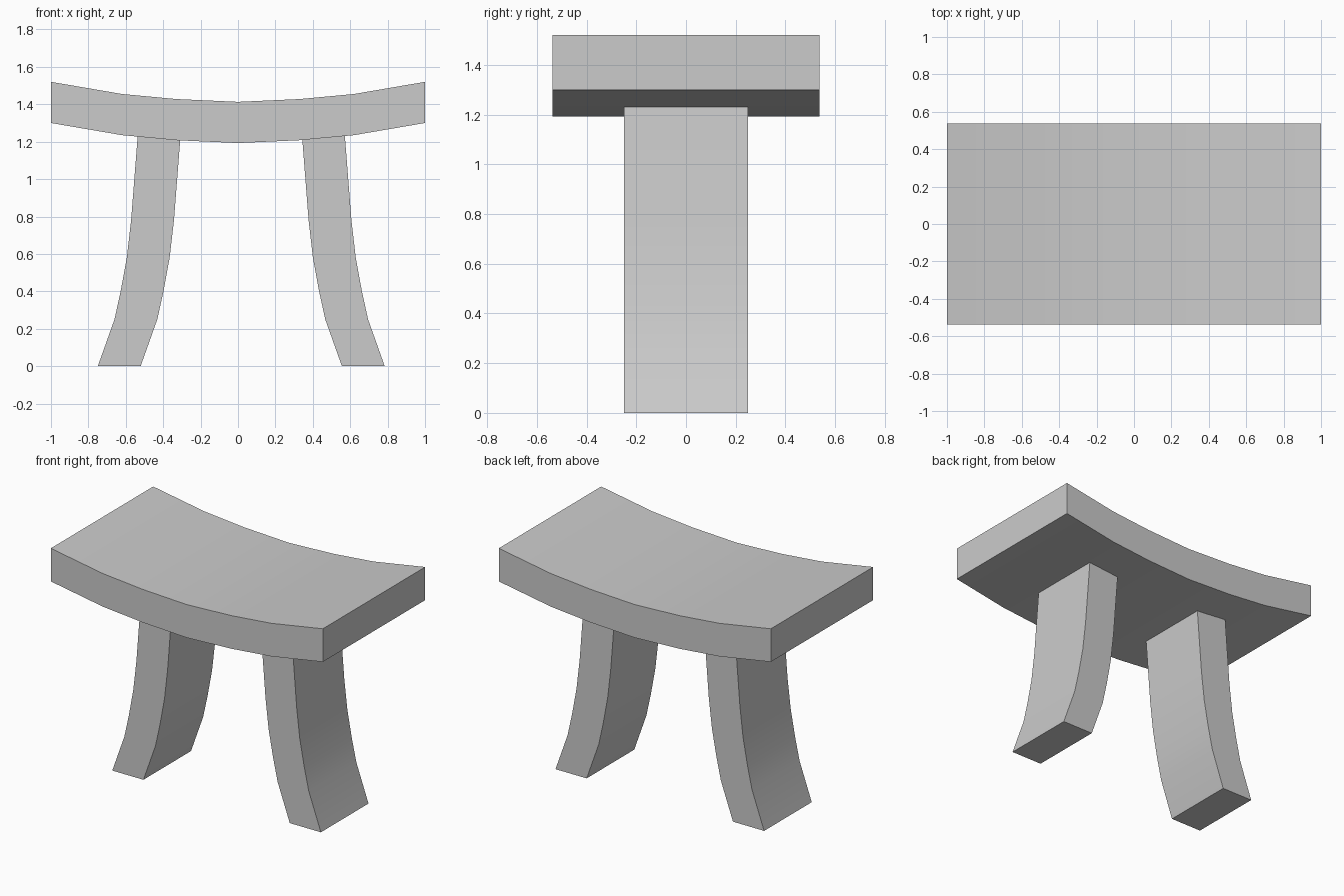
import bpy
import bmesh
import math

cube = bpy.data.objects.get("Cube")
if cube:
    bpy.data.objects.remove(cube, do_unlink=True)

GREY = (0.6, 0.6, 0.6, 1)
mat = bpy.data.materials.new("plain grey")
mat.use_nodes = True
mat.diffuse_color = GREY
mat.node_tree.nodes["Principled BSDF"].inputs["Base Color"].default_value = GREY


def extrude_profile(name, outline, depth):
    """Extrude an x-z outline along y, centred on y = 0."""
    bm = bmesh.new()
    face = bm.faces.new([bm.verts.new((x, -depth / 2, z)) for x, z in outline])
    result = bmesh.ops.extrude_face_region(bm, geom=[face])
    moved = [v for v in result["geom"] if isinstance(v, bmesh.types.BMVert)]
    bmesh.ops.translate(bm, verts=moved, vec=(0, depth, 0))
    bmesh.ops.recalc_face_normals(bm, faces=bm.faces)
    mesh = bpy.data.meshes.new(name)
    bm.to_mesh(mesh)
    bm.free()
    mesh.materials.append(mat)
    obj = bpy.data.objects.new(name, mesh)
    bpy.context.collection.objects.link(obj)
    bpy.ops.object.select_all(action="DESELECT")
    obj.select_set(True)
    bpy.context.view_layer.objects.active = obj
    bpy.ops.object.shade_smooth_by_angle(angle=math.radians(30))
    return obj


# Dished seat slab: half of the top curve, mirrored, with an even thickness
SEAT_THICKNESS = 0.22
half = [(0, 1.413), (0.33, 1.428), (0.62, 1.455), (1, 1.52)]
top = [(-x, z) for x, z in reversed(half[1:])] + half
bottom = [(x, z - SEAT_THICKNESS) for x, z in reversed(top)]
extrude_profile("seat", top + bottom, 1.075)

# Splayed legs: outer curve, offset sideways, tucked slightly into the seat
LEG_WIDTH = 0.229
LEG_CENTRE = 0.0175
outer = [(0.767, 0), (0.678, 0.25), (0.645, 0.4), (0.612, 0.58),
         (0.589, 0.78), (0.55, 1.28)]
inner = [(x - LEG_WIDTH, z) for x, z in reversed(outer)]
for name, side in (("left_leg", 1), ("right_leg", -1)):
    outline = [(LEG_CENTRE + side * x, z) for x, z in outer + inner]
    extrude_profile(name, outline, 0.5)
